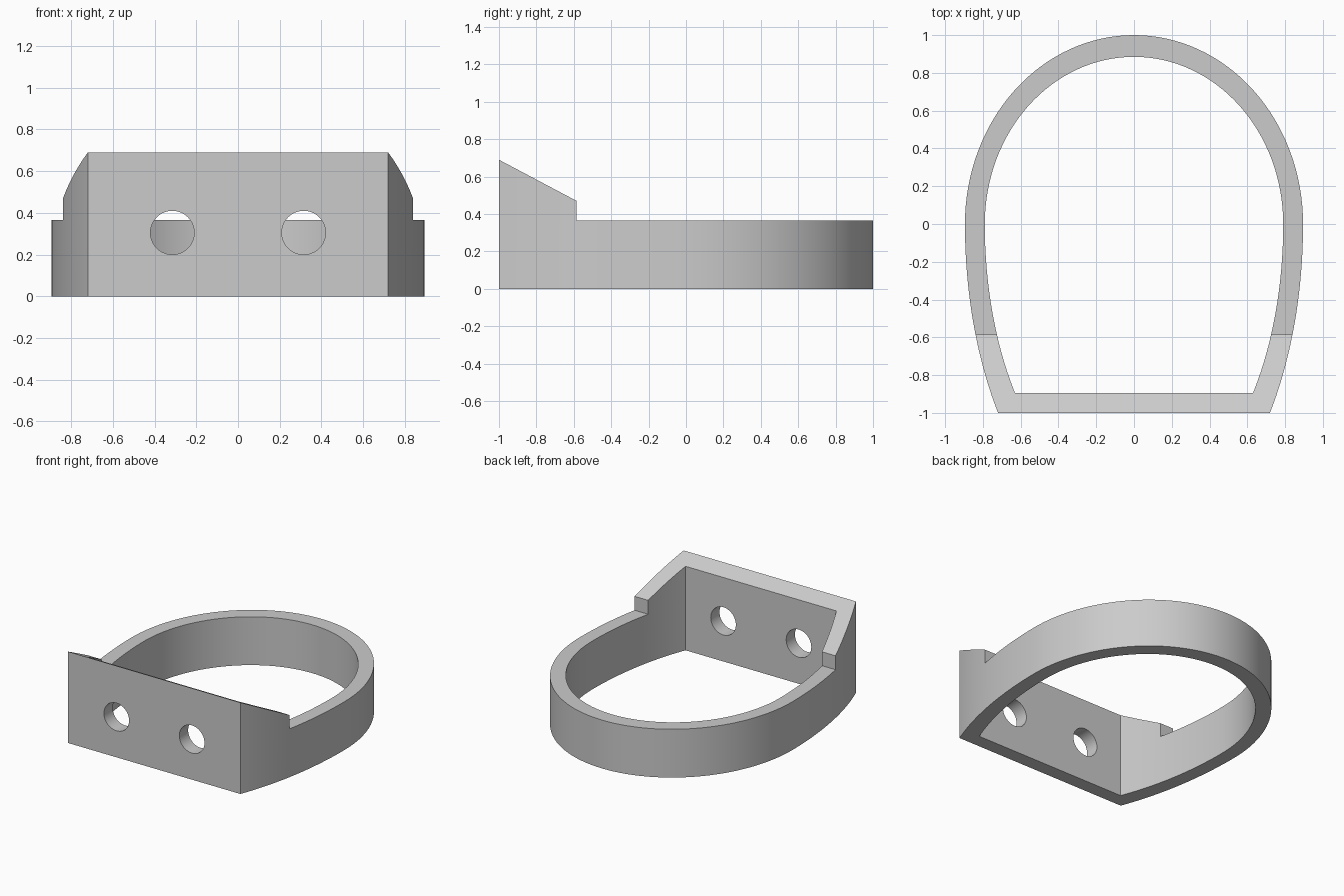
import bpy
import bmesh
from math import sin, cos, asin, pi
from mathutils import Matrix, Vector

cube = bpy.data.objects.get("Cube")
if cube:
    bpy.data.objects.remove(cube, do_unlink=True)

grey = bpy.data.materials.new("light grey")
grey.use_nodes = True
colour = (0.6, 0.6, 0.6, 1)
grey.diffuse_color = colour
grey.node_tree.nodes["Principled BSDF"].inputs["Base Color"].default_value = colour


def prism(name, points, extrusion):
    """Solid made by extruding a closed outline of 3D points."""
    bm = bmesh.new()
    face = bm.faces.new([bm.verts.new(p) for p in points])
    result = bmesh.ops.extrude_face_region(bm, geom=[face])
    moved = [v for v in result["geom"] if isinstance(v, bmesh.types.BMVert)]
    bmesh.ops.translate(bm, verts=moved, vec=Vector(extrusion))
    bmesh.ops.recalc_face_normals(bm, faces=bm.faces)
    mesh = bpy.data.meshes.new(name)
    bm.to_mesh(mesh)
    bm.free()
    mesh.materials.append(grey)
    obj = bpy.data.objects.new(name, mesh)
    bpy.context.collection.objects.link(obj)
    return obj


def egg(half_width, back, long_axis, front, z, arc=64, side=20):
    """Half ellipse at the back, longer ellipse cut flat at the front."""
    end = asin(front / long_axis)
    right = [(half_width * cos(end * (1 - i / side)),
              -long_axis * sin(end * (1 - i / side)), z) for i in range(side)]
    rear = [(half_width * cos(pi * i / arc), back * sin(pi * i / arc), z)
            for i in range(arc + 1)]
    left = [(-x, y, z) for x, y, z in reversed(right)]
    return right + rear + left


def cut(target, cutter):
    cutter.hide_render = True
    mod = target.modifiers.new("cut", 'BOOLEAN')
    mod.operation = 'DIFFERENCE'
    mod.solver = 'EXACT'
    mod.object = cutter
    bpy.context.view_layer.objects.active = target
    bpy.ops.object.modifier_apply(modifier=mod.name)
    bpy.data.objects.remove(cutter, do_unlink=True)


# Outer wall and hollow centre
band = prism("mounting_band", egg(0.895, 1.0, 1.683, 1.0, 0), (0, 0, 0.8))
cut(band, prism("inner_cutter", egg(0.79, 0.885, 1.483, 0.895, -0.1), (0, 0, 1.1)))

# Sloped front brackets, stepping down to the low band
slope = (0.69 - 0.47) / 0.415
profile = [(-1.1, 0.69 + 0.1 * slope), (-0.585, 0.47), (-0.585, 0.365),
           (1.2, 0.365), (1.2, 1), (-1.1, 1)]
cut(band, prism("top_cutter", [(-1.2, y, z) for y, z in profile], (2.4, 0, 0)))

# Two screw holes through the front plate
for x in (-0.315, 0.315):
    circle = [(x + 0.105 * cos(2 * pi * i / 40), -1.1, 0.305 + 0.105 * sin(2 * pi * i / 40))
              for i in range(40)]
    cut(band, prism("hole_cutter", circle, (0, 0.4, 0)))

# Smooth curved walls, crisp edges
bpy.ops.object.select_all(action='DESELECT')
band.select_set(True)
bpy.context.view_layer.objects.active = band
bpy.ops.object.shade_smooth_by_angle(angle=0.5)
